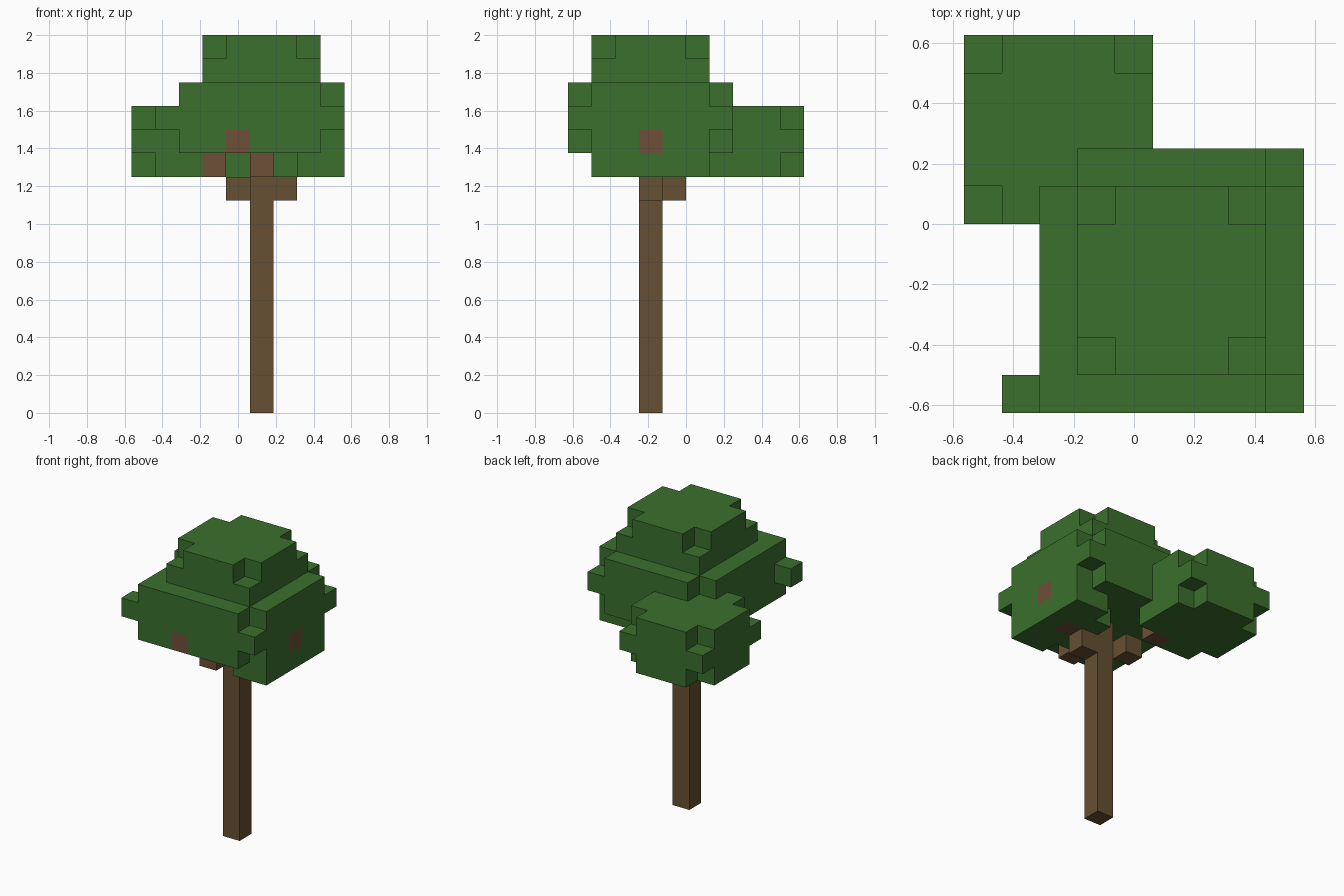
import bpy
import bmesh
from mathutils import Vector

if "Cube" in bpy.data.objects:
    bpy.data.objects.remove(bpy.data.objects["Cube"], do_unlink=True)

UNIT = 0.125
ORIGIN = Vector((-4.5, -5, 0))      # grid corner, in blocks
LIMIT_X, LIMIT_Y = 9, 0             # outer cut planes of the foliage


def make_material(name, rgb):
    mat = bpy.data.materials.new(name)
    mat.use_nodes = True
    mat.diffuse_color = (*rgb, 1)
    mat.node_tree.nodes["Principled BSDF"].inputs["Base Color"].default_value = (*rgb, 1)
    return mat


leaf_green = make_material("leaf green", (0.043, 0.162, 0.026))
bark_brown = make_material("bark brown", (0.133, 0.080, 0.032))
branch_brown = make_material("branch brown", (0.156, 0.080, 0.038))

owner = {}      # block position -> part name
parts = {}      # part name -> material


def fill(part, mat, cells):
    """Claim free blocks for a part."""
    parts[part] = mat
    for cell in cells:
        owner.setdefault(cell, part)


def slab(cx, cy, z, radius, corners):
    """Square layer of blocks around a centre, with or without its corners."""
    span = range(-radius, radius + 1)
    return [(cx + i, cy + j, z) for i in span for j in span
            if (corners or abs(i) + abs(j) < 2 * radius)
            and cx + i < LIMIT_X and cy + j >= LIMIT_Y]


def cluster(part, cx, cy, bottom, radius):
    """Three layers of leaves; only the middle one keeps its corners."""
    for k in range(3):
        fill(part, leaf_green, slab(cx, cy, bottom + k, radius, k == 1))


# Trunk and its three branches
fill("trunk", bark_brown, [(5, 3, z) for z in range(11)])
fill("branch_stubs", bark_brown, [(6, 3, 9), (4, 4, 9)])
fill("left_branch", branch_brown, [(7, 3, 10), (8, 3, 11)])
fill("front_branch", branch_brown, [(5, 2, 10), (5, 1, 10), (4, 0, 11)])
fill("rear_branch", branch_brown, [(3, 5, 10), (2, 6, 11)])

# Foliage
cluster("main_crown", 5, 3, 11, 3)
fill("top_crown", leaf_green, slab(5, 3, 14, 2, True) + slab(5, 3, 15, 2, False))
cluster("rear_crown", 2, 7, 10, 2)
cluster("left_crown", 8, 3, 10, 2)
cluster("front_crown", 3, -2, 11, 2)


def build(part, mat):
    """Skin the part's blocks, leaving out faces hidden between blocks."""
    bm = bmesh.new()
    for cell in [c for c, p in owner.items() if p == part]:
        for axis in range(3):
            for side in (-1, 1):
                normal = Vector((0, 0, 0))
                normal[axis] = side
                if tuple(int(a + b) for a, b in zip(cell, normal)) in owner:
                    continue
                u = Vector((0, 0, 0))
                u[(axis + 1) % 3] = 0.5
                v = normal.cross(u)
                mid = Vector(cell) + Vector((0.5, 0.5, 0.5)) + normal / 2 + ORIGIN
                ring = (mid - u - v, mid + u - v, mid + u + v, mid - u + v)
                bm.faces.new([bm.verts.new(p * UNIT) for p in ring])
    bmesh.ops.remove_doubles(bm, verts=bm.verts[:], dist=0.001)
    bmesh.ops.dissolve_limit(bm, angle_limit=0.01, verts=bm.verts[:], edges=bm.edges[:])
    mesh = bpy.data.meshes.new(part)
    bm.to_mesh(mesh)
    bm.free()
    mesh.materials.append(mat)
    bpy.context.collection.objects.link(bpy.data.objects.new(part, mesh))


for part, mat in parts.items():
    build(part, mat)
